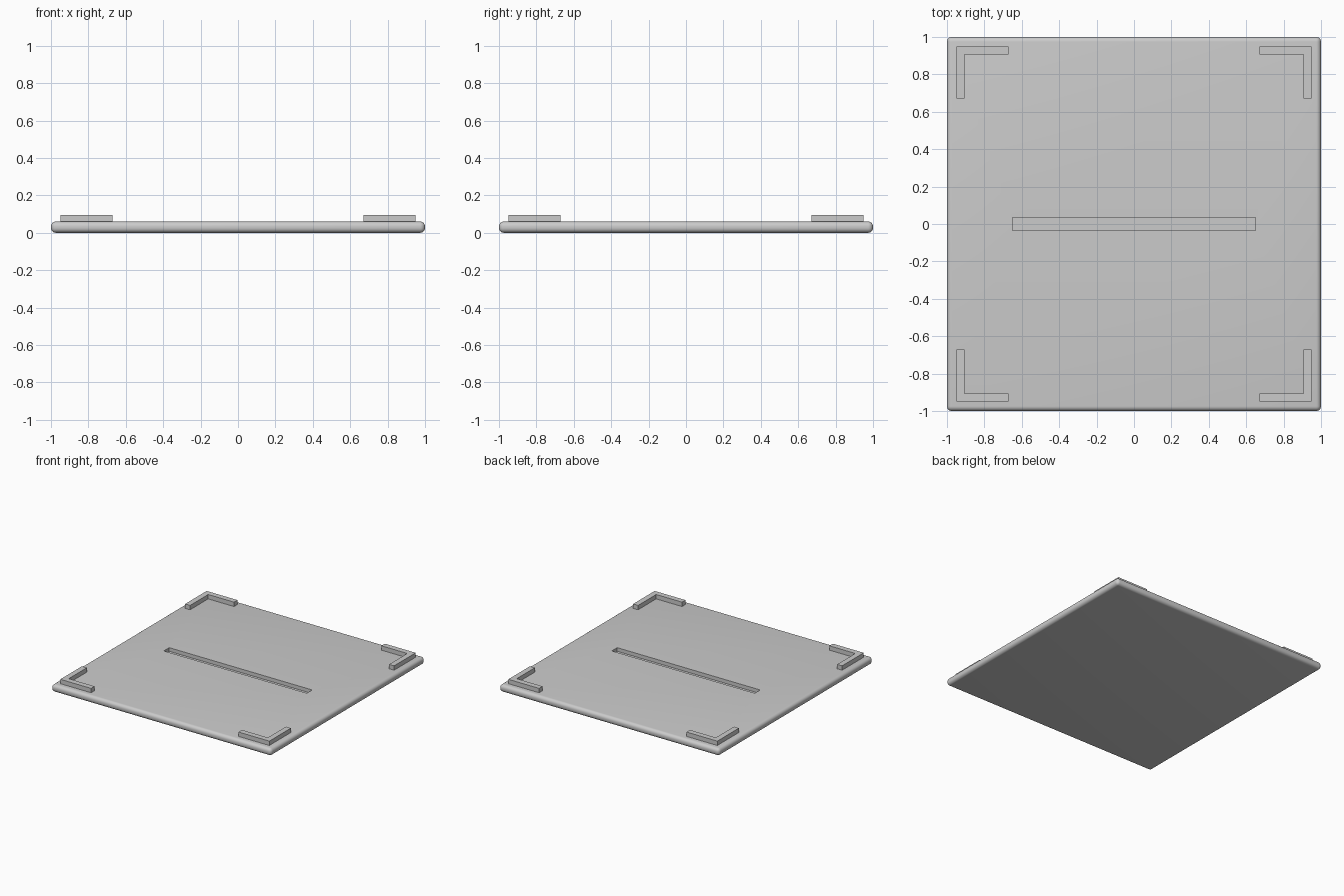
import bpy, bmesh, math

cube = bpy.data.objects.get("Cube")
if cube:
    bpy.data.objects.remove(cube, do_unlink=True)

grey = bpy.data.materials.new("light_grey")
grey.use_nodes = True
colour = (0.6, 0.6, 0.6, 1)
grey.diffuse_color = colour
grey.node_tree.nodes["Principled BSDF"].inputs["Base Color"].default_value = colour

PLATE_TOP, RIM_TOP = 0.06, 0.096
SLOT_X, SLOT_Y, SLOT_DEPTH = 0.65, 0.035, 0.03
OUTER, INNER, END = 0.95, 0.905, 0.67


def prism(name, outline, z0, z1):
    """Extrude a flat outline from z0 up to z1."""
    bm = bmesh.new()
    face = bm.faces.new([bm.verts.new((x, y, z0)) for x, y in outline])
    top = bmesh.ops.extrude_face_region(bm, geom=[face])["geom"]
    verts = [v for v in top if isinstance(v, bmesh.types.BMVert)]
    bmesh.ops.translate(bm, verts=verts, vec=(0, 0, z1 - z0))
    bmesh.ops.recalc_face_normals(bm, faces=bm.faces)
    mesh = bpy.data.meshes.new(name)
    bm.to_mesh(mesh)
    bm.free()
    mesh.materials.append(grey)
    obj = bpy.data.objects.new(name, mesh)
    bpy.context.collection.objects.link(obj)
    return obj


def rectangle(x, y):
    return [(-x, -y), (x, -y), (x, y), (-x, y)]


# Base plate with rounded edges and a shallow slot
plate = prism("base_plate", rectangle(1, 1), 0, PLATE_TOP)
bevel = plate.modifiers.new("rounded_edges", 'BEVEL')
bevel.width = 0.026
bevel.segments = 6

cutter = prism("slot_cutter", rectangle(SLOT_X, SLOT_Y), PLATE_TOP - SLOT_DEPTH, 0.2)
cutter.hide_render = True
cutter.hide_set(True)
slot = plate.modifiers.new("slot", 'BOOLEAN')
slot.operation = 'DIFFERENCE'
slot.solver = 'EXACT'
slot.object = cutter

# Apply the modifiers, then discard the cutter
bpy.context.view_layer.objects.active = plate
plate.select_set(True)
for modifier in ("rounded_edges", "slot"):
    bpy.ops.object.modifier_apply(modifier=modifier)
bpy.data.objects.remove(cutter, do_unlink=True)
bpy.ops.object.shade_smooth_by_angle(angle=math.radians(30))

# Raised L-shaped corner guides
guide = [(OUTER, OUTER), (END, OUTER), (END, INNER),
         (INNER, INNER), (INNER, END), (OUTER, END)]
for side, sx in (("left", 1), ("right", -1)):
    for end, sy in (("front", -1), ("back", 1)):
        prism(f"{end}_{side}_corner_guide",
              [(x * sx, y * sy) for x, y in guide], PLATE_TOP - 0.005, RIM_TOP)
